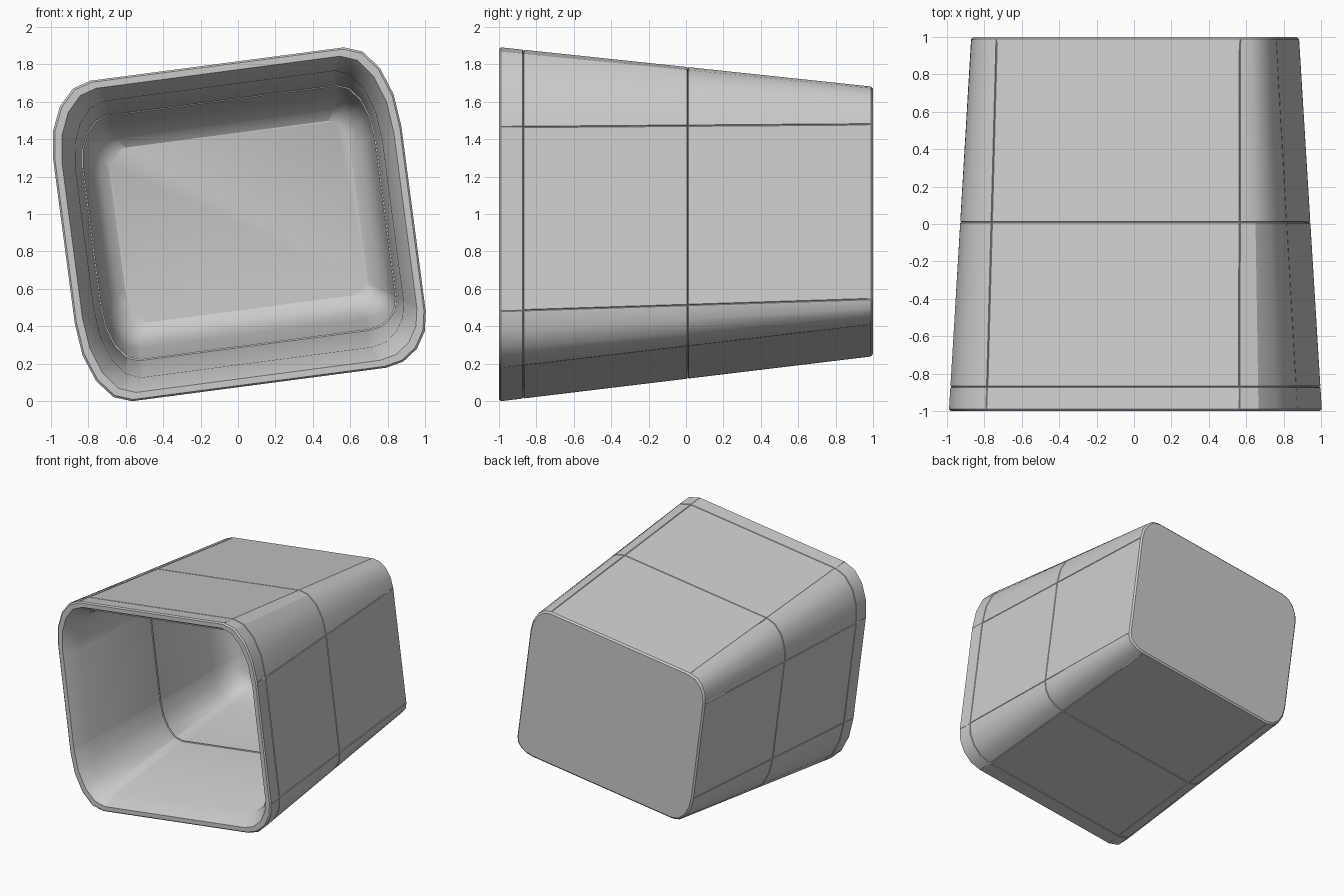
import bpy
import bmesh
import math
from mathutils import Vector

cube = bpy.data.objects.get("Cube")
if cube:
    bpy.data.objects.remove(cube, do_unlink=True)

TILT = math.radians(7.5)
STEPS = 4
SEAM = 0.008
# corner heights at mouth and back: upper +x, upper -x, lower -x, lower +x
CORNERS = [(1, 1, 0.46, 0.22), (-1, 1, 0.39, 0.2),
           (-1, -1, 0.45, 0.24), (1, -1, 0.27, 0.11)]


def mix(a, b, t):
    return a + (b - a) * t


def section(y, inset=0.0, groove=0.0):
    """Tilted rounded-box outline at depth y, with notches at the panel edges."""
    t = (y + 1) / 2
    w, h = mix(0.935, 0.82, t) - inset, mix(0.865, 0.64, t) - inset
    arcs = []
    for i, (sx, sy, front_rise, back_rise) in enumerate(CORNERS):
        rx = mix(0.25, 0.16, t) - inset * 0.4
        rz = mix(front_rise, back_rise, t) - inset * 0.4
        arc = []
        for k in range(STEPS + 1):
            a = math.pi / 2 * (i + k / STEPS)
            arc.append(Vector((sx * (w - rx) + rx * math.cos(a),
                               sy * (h - rz) + rz * math.sin(a))))
        arcs.append(arc)
    pts = []
    for i, arc in enumerate(arcs):
        end, start = arc[-1], arcs[(i + 1) % 4][0]
        along = (start - end).normalized()
        inward = Vector((-along.y, along.x)) * groove
        pts += arc
        pts += [end + along * SEAM / 2 + inward, end + along * SEAM,
                start - along * SEAM, start - along * SEAM / 2 + inward]
    c, s = math.cos(TILT), math.sin(TILT)
    mid = mix(0.945, 0.96, t)
    return [Vector((p.x * c - p.y * s, y, mid + p.x * s + p.y * c)) for p in pts]


def seam(y, groove):
    """Three stations forming a shallow groove across the panels."""
    return [(y + SEAM / 2, 0, groove), (y, 0.007, 0), (y - SEAM / 2, 0, groove)]


# outer skin from the closed back to the mouth
stations = [(1, 0.012, 0), (0.988, 0, 0), (0.93, 0, 0.005)]
stations += seam(0.01, 0.005) + seam(-0.87, 0.005)
stations += [(-0.99, 0, 0), (-1, 0.01, 0)]
# bevelled lip, inner skin and rounded inner back
stations += [(-1, 0.045, 0), (-0.87, 0.105, 0)]
stations += [(0.006, 0.09, 0), (0.01, 0.097, 0), (0.014, 0.09, 0)]
stations += [(0.68, 0.075, 0), (0.8, 0.095, 0), (0.87, 0.135, 0), (0.9, 0.18, 0)]

bm = bmesh.new()
rings = [[bm.verts.new(p) for p in section(*st)] for st in stations]
for r0, r1 in zip(rings, rings[1:]):
    n = len(r0)
    for i in range(n):
        j = (i + 1) % n
        bm.faces.new((r0[i], r0[j], r1[j], r1[i]))
bm.faces.new(rings[0])
bm.faces.new(rings[-1])
bmesh.ops.recalc_face_normals(bm, faces=bm.faces)
mesh = bpy.data.meshes.new("hollow_shell")
bm.to_mesh(mesh)
bm.free()

grey = bpy.data.materials.new("plain_grey")
grey.use_nodes = True
color = (0.6, 0.6, 0.6, 1)
grey.diffuse_color = color
grey.node_tree.nodes["Principled BSDF"].inputs["Base Color"].default_value = color
mesh.materials.append(grey)

shell = bpy.data.objects.new("hollow_shell", mesh)
bpy.context.collection.objects.link(shell)
bpy.context.view_layer.objects.active = shell
shell.select_set(True)
bpy.ops.object.shade_smooth_by_angle(angle=math.radians(30))
